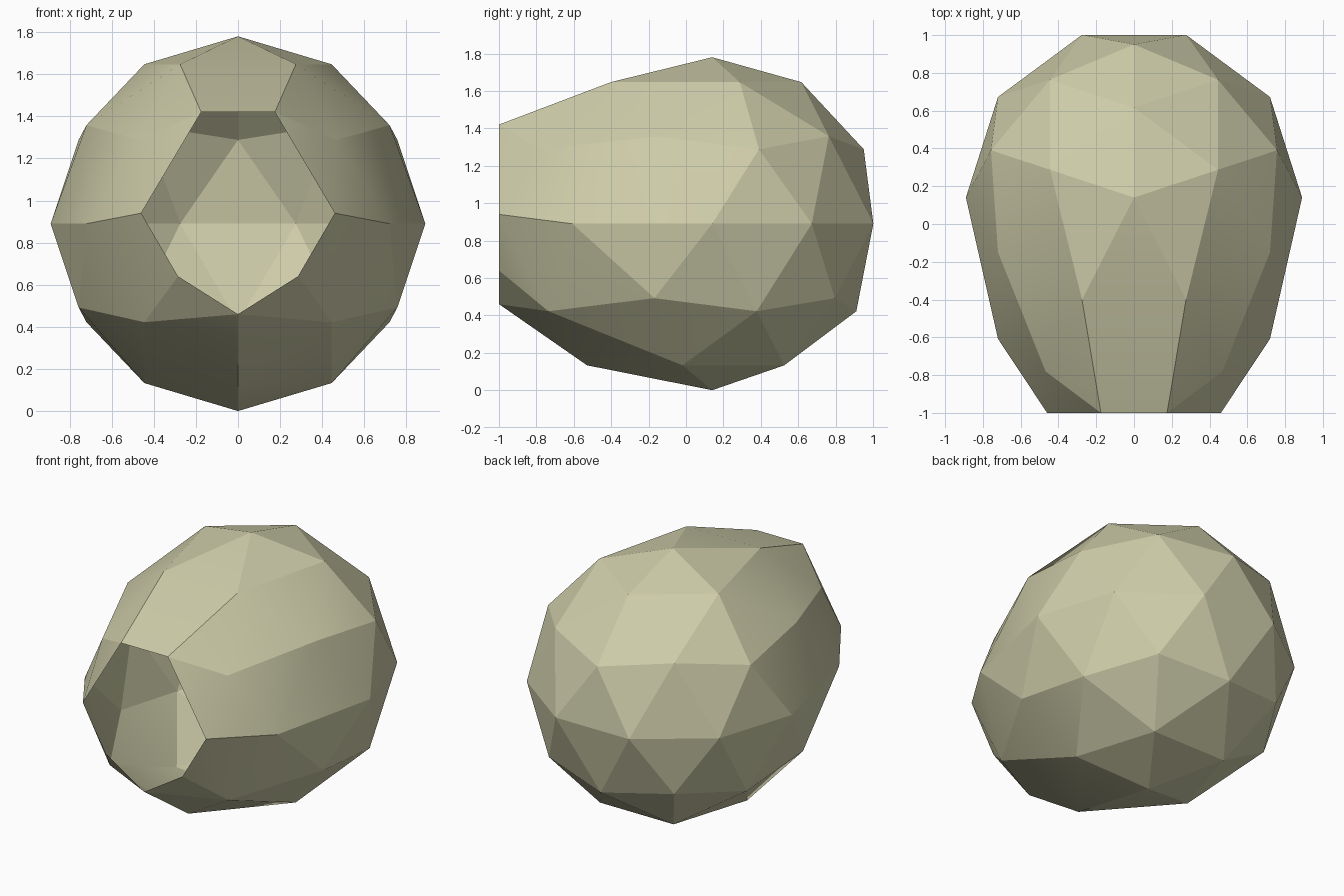
import bpy, bmesh, math
from mathutils import Matrix, Vector

cube = bpy.data.objects.get("Cube")
if cube:
    bpy.data.objects.remove(cube, do_unlink=True)

RADIUS = 0.89
CENTRE = Vector((0, 0.14, RADIUS))

# Single flat colour
mat = bpy.data.materials.new("pale_olive")
mat.use_nodes = True
colour = (0.62, 0.61, 0.40, 1)
mat.diffuse_color = colour
bsdf = next(n for n in mat.node_tree.nodes if n.type == 'BSDF_PRINCIPLED')
bsdf.inputs["Base Color"].default_value = colour

# Low-poly ball with a vertex of the upper ring at the back
bm = bmesh.new()
bmesh.ops.create_icosphere(bm, subdivisions=2, radius=RADIUS,
                           matrix=Matrix.Rotation(math.radians(90), 4, 'Z'))

# Open the front
front = [v for v in bm.verts if v.co.y < -0.72]
bmesh.ops.delete(bm, geom=front, context='VERTS')

# Stretch the front half towards the opening
for v in bm.verts:
    if v.co.y < 0:
        pull = min(max((-v.co.y - 0.08) / 0.28, 0), 1)
        v.co.y *= 1 + 0.43 * pull
    else:
        v.co.y *= 1.018
    v.co += CENTRE


def nearest(x, z):
    """Vertex of the front half closest to a point seen from the front."""
    half = [v for v in bm.verts if v.co.y < 0]
    return min(half, key=lambda v: (v.co.x - x) ** 2 + (v.co.z - z) ** 2)


# Edge of the ball around the opening
chin = nearest(0, 0.13)
sides = {}
for s in (-1, 1):
    sides[s] = [nearest(s * x, z) for x, z in
                ((0.27, 1.65), (0.47, 1.29), (0.72, 0.89), (0.44, 0.42))]

# Flat seven-sided rim, joined to the ball by a short muzzle
tip = bm.verts.new((0, -1, 0.46))
rim_top = {}
for s in (-1, 1):
    brow, cheek, side, jaw = sides[s]
    a, b, c = [bm.verts.new((s * x, -1, z)) for x, z in
               ((0.175, 1.42), (0.46, 0.94), (0.285, 0.64))]
    rim_top[s] = a
    for tri in ((brow, a, cheek), (cheek, a, b), (cheek, b, side),
                (side, b, jaw), (b, c, jaw), (jaw, c, tip), (jaw, tip, chin)):
        bm.faces.new(tri)
bm.faces.new((sides[-1][0], sides[1][0], rim_top[1], rim_top[-1]))

# Turn every face outwards
bm.normal_update()
for f in bm.faces:
    if f.normal.dot(f.calc_center_median() - CENTRE) < 0:
        f.normal_flip()

mesh = bpy.data.meshes.new("open_shell")
bm.to_mesh(mesh)
bm.free()
mesh.materials.append(mat)
shell = bpy.data.objects.new("open_shell", mesh)
bpy.context.collection.objects.link(shell)

# Only nearly flat neighbours blend, the rest stay faceted
bpy.ops.object.select_all(action='DESELECT')
shell.select_set(True)
bpy.context.view_layer.objects.active = shell
bpy.ops.object.shade_smooth_by_angle(angle=math.radians(16))
